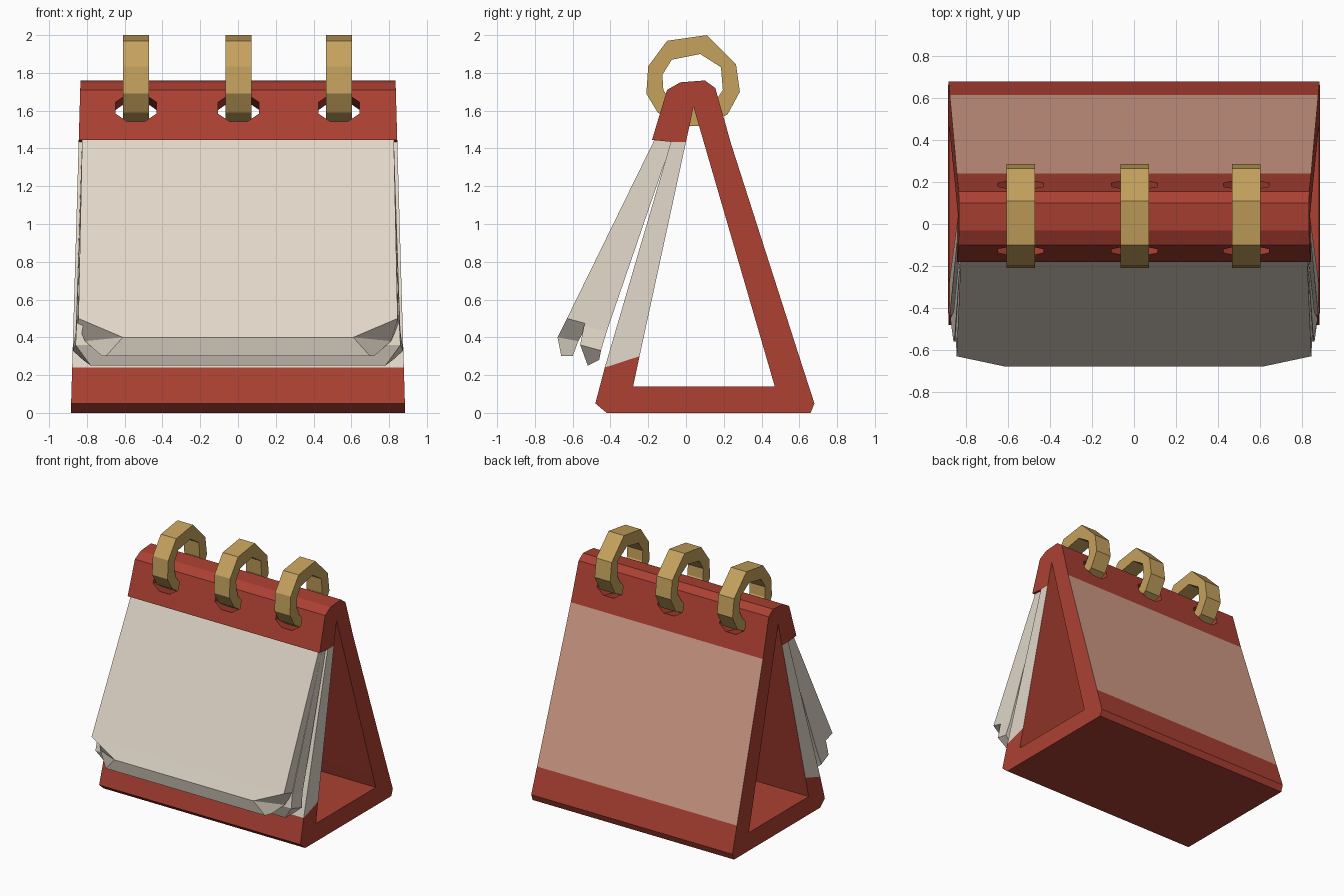
import bpy, bmesh, math

if "Cube" in bpy.data.objects:
    bpy.data.objects.remove(bpy.data.objects["Cube"])


def material(name, rgb):
    m = bpy.data.materials.new(name)
    m.diffuse_color = (*rgb, 1)
    m.use_nodes = True
    m.node_tree.nodes["Principled BSDF"].inputs["Base Color"].default_value = m.diffuse_color
    return m


RED = material("red card", (0.41, 0.051, 0.032))
CREAM = material("cream paper", (0.75, 0.68, 0.58))
PINK = material("pink panel", (0.66, 0.34, 0.25))
GOLD = material("gold metal", (0.56, 0.36, 0.11))


def finish(name, bm, mats):
    bmesh.ops.recalc_face_normals(bm, faces=bm.faces)
    me = bpy.data.meshes.new(name)
    bm.to_mesh(me)
    bm.free()
    for m in mats:
        me.materials.append(m)
    ob = bpy.data.objects.new(name, me)
    bpy.context.collection.objects.link(ob)
    return ob


def hollow_prism(name, pairs, half, mats, paint=None):
    """Extrude a band between outer and inner (y, z) loops along x.
    paint maps a segment to (outer, inner, end) material indices."""
    bm = bmesh.new()
    rows = []
    for (oy, oz), (iy, iz) in pairs:
        rows.append([bm.verts.new((s * half(z), y, z))
                     for y, z in ((oy, oz), (iy, iz)) for s in (-1, 1)])
    for i, a in enumerate(rows):
        b = rows[(i + 1) % len(rows)]
        o, n, e = (paint or {}).get(i, (0, 0, 0))
        for p, q, mat in ((0, 1, o), (2, 3, n), (0, 2, e), (1, 3, e)):
            bm.faces.new((a[p], a[q], b[q], b[p])).material_index = mat
    return finish(name, bm, mats)


def loft(name, loops, mat):
    """Skin a list of equal-length point loops and cap both ends."""
    bm = bmesh.new()
    rings = [[bm.verts.new(p) for p in loop] for loop in loops]
    n = len(rings[0])
    for a, b in zip(rings, rings[1:]):
        for i in range(n):
            j = (i + 1) % n
            bm.faces.new((a[i], a[j], b[j], b[i]))
    bm.faces.new(rings[0])
    bm.faces.new(rings[-1])
    return finish(name, bm, [mat])


# Triangular stand with front lip: (outer, inner) pairs in y, z
stand_pairs = [
    ((-0.42, 0.00), (-0.22, 0.14)),
    ((0.66, 0.00), (0.40, 0.14)),
    ((0.68, 0.05), (0.47, 0.14)),
    ((0.615, 0.25), (0.438, 0.25)),
    ((0.24, 1.42), (0.098, 1.42)),
    ((0.155, 1.72), (0.06, 1.55)),
    ((0.10, 1.76), (0.04, 1.62)),
    ((-0.03, 1.75), (0.031, 1.58)),
    ((-0.10, 1.71), (0.021, 1.53)),
    ((-0.18, 1.445), (0.005, 1.46)),
    ((-0.08, 1.435), (0.00, 1.435)),
    ((-0.43, 0.24), (-0.246, 0.30)),
    ((-0.48, 0.05), (-0.28, 0.14)),
]
stand = hollow_prism("stand", stand_pairs, lambda z: 0.885 - 0.029 * z,
                     [RED, CREAM, PINK], {3: (2, 0, 0), 10: (1, 0, 1)})

# Binding rings: (outer, inner) pairs in y, z
ring_pairs = [
    ((0.11, 2.00), (0.075, 1.90)),
    ((0.265, 1.845), (0.185, 1.83)),
    ((0.285, 1.70), (0.195, 1.71)),
    ((0.22, 1.58), (0.15, 1.64)),
    ((0.09, 1.52), (0.07, 1.62)),
    ((-0.04, 1.52), (-0.02, 1.62)),
    ((-0.15, 1.59), (-0.08, 1.65)),
    ((-0.21, 1.69), (-0.12, 1.71)),
    ((-0.20, 1.835), (-0.125, 1.79)),
    ((-0.10, 1.97), (-0.075, 1.87)),
]
for i, x in enumerate((-0.54, 0.003, 0.535)):
    ring = hollow_prism(f"ring_{i + 1}", ring_pairs, lambda z: 0.068, [GOLD])
    ring.location.x = x

    # Hole through the top for the ring, dipping in the middle
    loops = []
    for y, zc in ((-0.30, 1.66), (0.04, 1.57), (0.36, 1.65)):
        loops.append([(x + 0.118 * math.cos(a), y, zc + 0.085 * math.sin(a))
                      for a in (math.tau * (k + 0.5) / 8 for k in range(8))])
    cutter = loft(f"hole_cutter_{i + 1}", loops, RED)
    cutter.hide_render = True
    cutter.hide_set(True)
    cutter.display_type = 'WIRE'
    mod = stand.modifiers.new(f"hole_{i + 1}", 'BOOLEAN')
    mod.operation = 'DIFFERENCE'
    mod.solver = 'EXACT'
    mod.object = cutter


# Hanging page stacks: per level, front and back (half width, y, z)
def pages(name, levels):
    loops = []
    for (fw, fy, fz), (bw, by, bz) in levels:
        loops.append([(-fw, fy, fz), (fw, fy, fz), (bw, by, bz), (-bw, by, bz)])
    return loft(name, loops, CREAM)


pages("front_pages", [
    ((0.825, -0.165, 1.45), (0.825, -0.10, 1.45)),
    ((0.845, -0.63, 0.50), (0.85, -0.52, 0.47)),
    ((0.61, -0.68, 0.40), (0.81, -0.57, 0.38)),
    ((0.70, -0.66, 0.30), (0.72, -0.60, 0.30)),
])
pages("rear_pages", [
    ((0.825, -0.12, 1.45), (0.825, -0.07, 1.45)),
    ((0.855, -0.54, 0.46), (0.86, -0.42, 0.43)),
    ((0.86, -0.56, 0.36), (0.875, -0.45, 0.33)),
    ((0.78, -0.52, 0.25), (0.82, -0.46, 0.28)),
])
